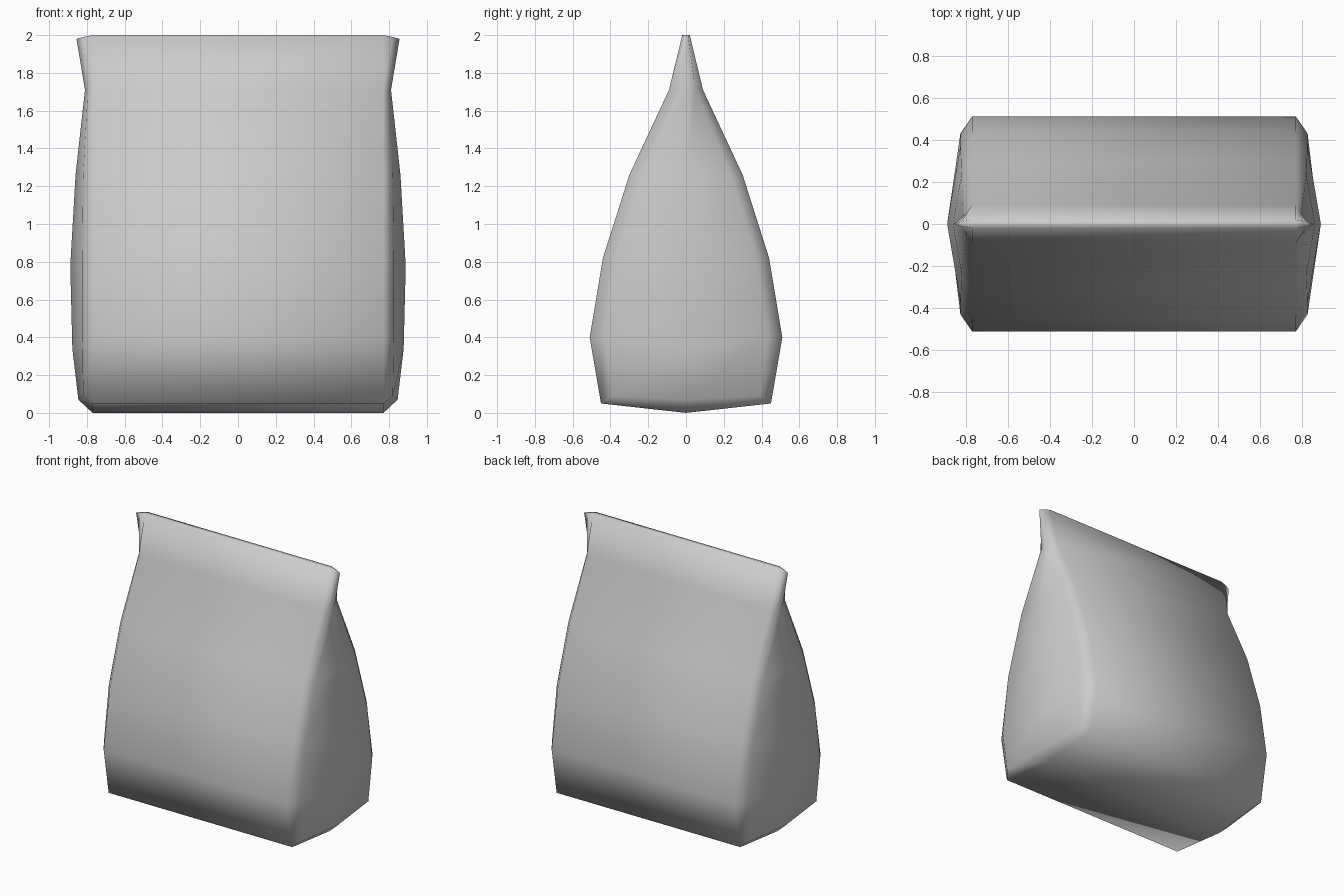
import bpy, bmesh

cube = bpy.data.objects.get("Cube")
if cube:
    bpy.data.objects.remove(cube, do_unlink=True)

# One plain paper colour
paper = bpy.data.materials.new("grey_paper")
paper.use_nodes = True
colour = (0.6, 0.6, 0.6, 1)
paper.diffuse_color = colour
paper.node_tree.nodes["Principled BSDF"].inputs["Base Color"].default_value = colour

PANEL = 0.77  # half width of the flat front and back panels

# Levels: panel z, half depth, fold x, fold y, fold z, side ridge x, ridge z
LEVELS = [
    (0.05, 0.45, 0.82, 0.39, 0.09, 0.845, 0.07),
    (0.40, 0.51, 0.825, 0.43, 0.40, 0.877, 0.34),
    (0.82, 0.44, 0.825, 0.37, 0.82, 0.888, 0.78),
    (1.26, 0.30, 0.82, 0.235, 1.26, 0.86, 1.26),
    (1.71, 0.09, 0.795, 0.05, 1.71, 0.81, 1.71),
    (2.00, 0.02, 0.82, 0.012, 1.99, 0.855, 1.98),
]


def ring(bm, level):
    """One closed loop around the bag, starting at the front left corner."""
    z, d, fx, fy, fz, rx, rz = level
    half = [(PANEL, -d, z), (fx, -fy, fz), (rx, 0, rz), (fx, fy, fz), (PANEL, d, z)]
    return [bm.verts.new(p) for p in half] + [
        bm.verts.new((-x, y, zz)) for x, y, zz in reversed(half)]


bm = bmesh.new()
rings = [ring(bm, level) for level in LEVELS]

# Walls
for low, high in zip(rings, rings[1:]):
    for i in range(len(low)):
        j = (i + 1) % len(low)
        bm.faces.new((low[i], low[j], high[j], high[i]))

# Base folded down to a central keel
b = rings[0]
left, right = (bm.verts.new((s * PANEL, 0, 0)) for s in (1, -1))
bm.faces.new((b[0], b[9], right, left))
bm.faces.new((b[5], b[4], left, right))
for keel, start in ((left, 0), (right, 5)):
    for i in range(start, start + 4):
        bm.faces.new((b[i + 1], b[i], keel))

# Closed top seam
t = rings[-1]
bm.faces.new((t[0], t[4], t[5], t[9]))
bm.faces.new(t[0:5])
bm.faces.new(t[5:10])

bmesh.ops.recalc_face_normals(bm, faces=bm.faces)
for face in bm.faces:
    face.smooth = True
mesh = bpy.data.meshes.new("paper_bag")
bm.to_mesh(mesh)
bm.free()
mesh.materials.append(paper)
bag = bpy.data.objects.new("paper_bag", mesh)
bpy.context.collection.objects.link(bag)
